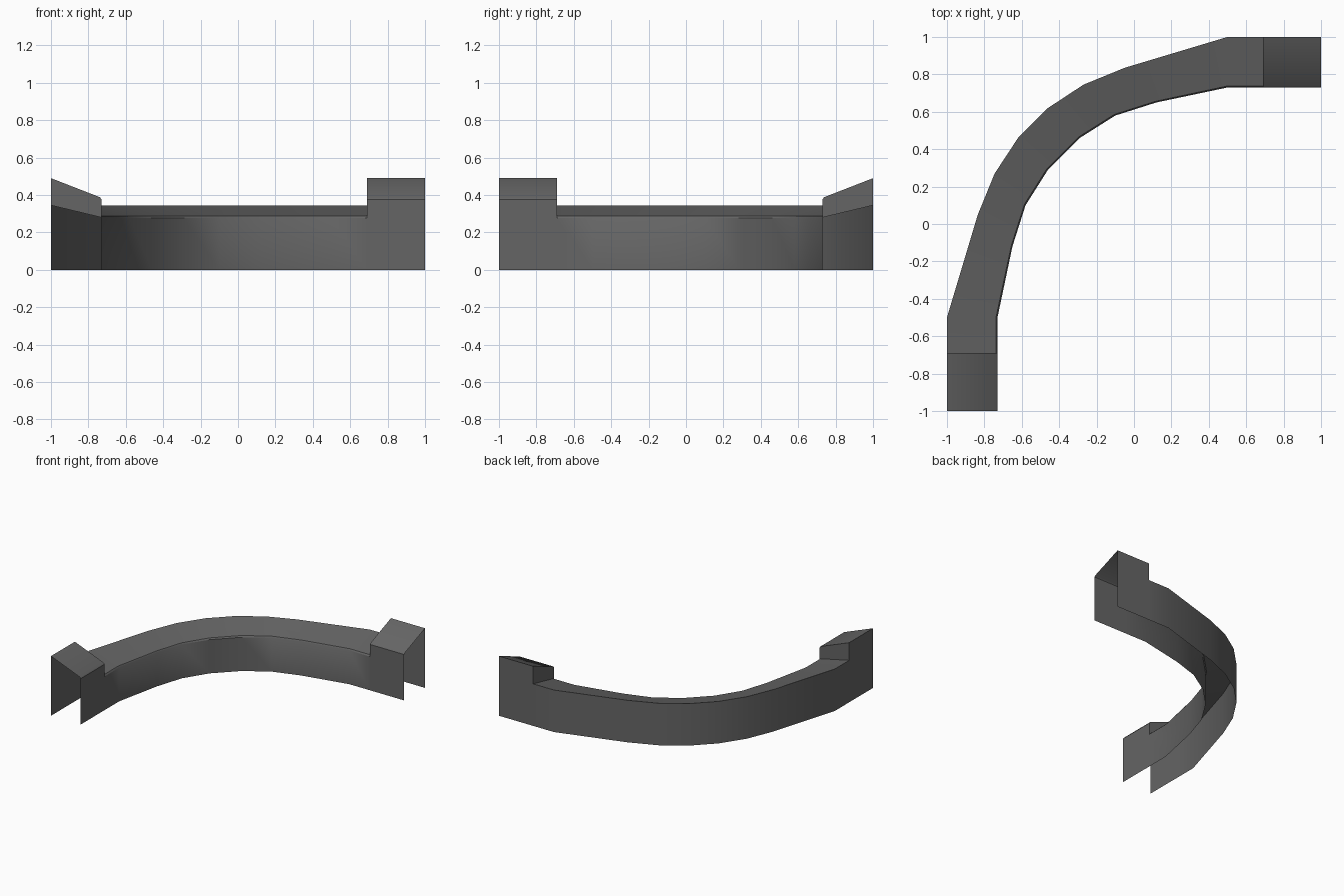
import bpy, bmesh

if "Cube" in bpy.data.objects:
    bpy.data.objects.remove(bpy.data.objects["Cube"])

# plan of half the curve: (outer point, inner point); other half mirrors across y = -x
HALF = [((-1, -.69), (-.73, -.69)), ((-1, -.5), (-.73, -.5)),
        ((-.835, .05), (-.65, -.12)), ((-.745, .27), (-.58, .10)),
        ((-.62, .46), (-.46, .29))]
flip = lambda p: (-p[1], -p[0])
CURVE = HALF + [(flip(o), flip(i)) for o, i in reversed(HALF)]

grey = bpy.data.materials.new("dark grey")
grey.diffuse_color = (0.13, 0.13, 0.13, 1)
grey.use_nodes = True
grey.node_tree.nodes["Principled BSDF"].inputs["Base Color"].default_value = grey.diffuse_color


def shell(name, plan, z_out, z_in, step=None):
    """Open-bottomed wall strip with a top sloping to the inside.
    step = (section index, low outer z, low inner z) adds a riser face."""
    bm = bmesh.new()
    b = 0.008  # small chamfer along the inner top edge
    rows = []
    for o, i in plan:
        dx, dy = o[0] - i[0], o[1] - i[1]
        n = (dx * dx + dy * dy) ** .5
        c = (i[0] + dx / n * b, i[1] + dy / n * b)
        rows.append([bm.verts.new(v) for v in (
            (*o, 0), (*o, z_out), (*c, z_in + .003), (*i, z_in - b), (*i, 0))])
    for r, s in zip(rows, rows[1:]):
        for k in range(4):
            bm.faces.new((r[k], s[k], s[k + 1], r[k + 1]))
    if step:
        k, lo, li = step
        o, i = plan[k]
        r = rows[k]
        bm.faces.new((r[1], r[2], r[3], bm.verts.new((*i, li)), bm.verts.new((*o, lo))))
    bmesh.ops.recalc_face_normals(bm, faces=bm.faces)
    # point the sloping tops upward
    bm.normal_update()
    if max(bm.faces, key=lambda f: abs(f.normal.z)).normal.z < 0:
        bmesh.ops.reverse_faces(bm, faces=bm.faces)
    me = bpy.data.meshes.new(name)
    bm.to_mesh(me)
    bm.free()
    ob = bpy.data.objects.new(name, me)
    bpy.context.collection.objects.link(ob)
    me.materials.append(grey)
    bpy.ops.object.select_all(action='DESELECT')
    ob.select_set(True)
    bpy.context.view_layer.objects.active = ob
    bpy.ops.object.shade_smooth_by_angle(angle=0.6)


# curved wall
shell("curved_wall", CURVE, .345, .285)

# raised end blocks, open at their outer ends
END = [((-1, -1), (-.73, -1)), HALF[0]]
shell("front_end_block", END, .49, .385, (1, .345, .28))
shell("right_end_block", [(flip(o), flip(i)) for o, i in END], .49, .385, (1, .345, .28))
